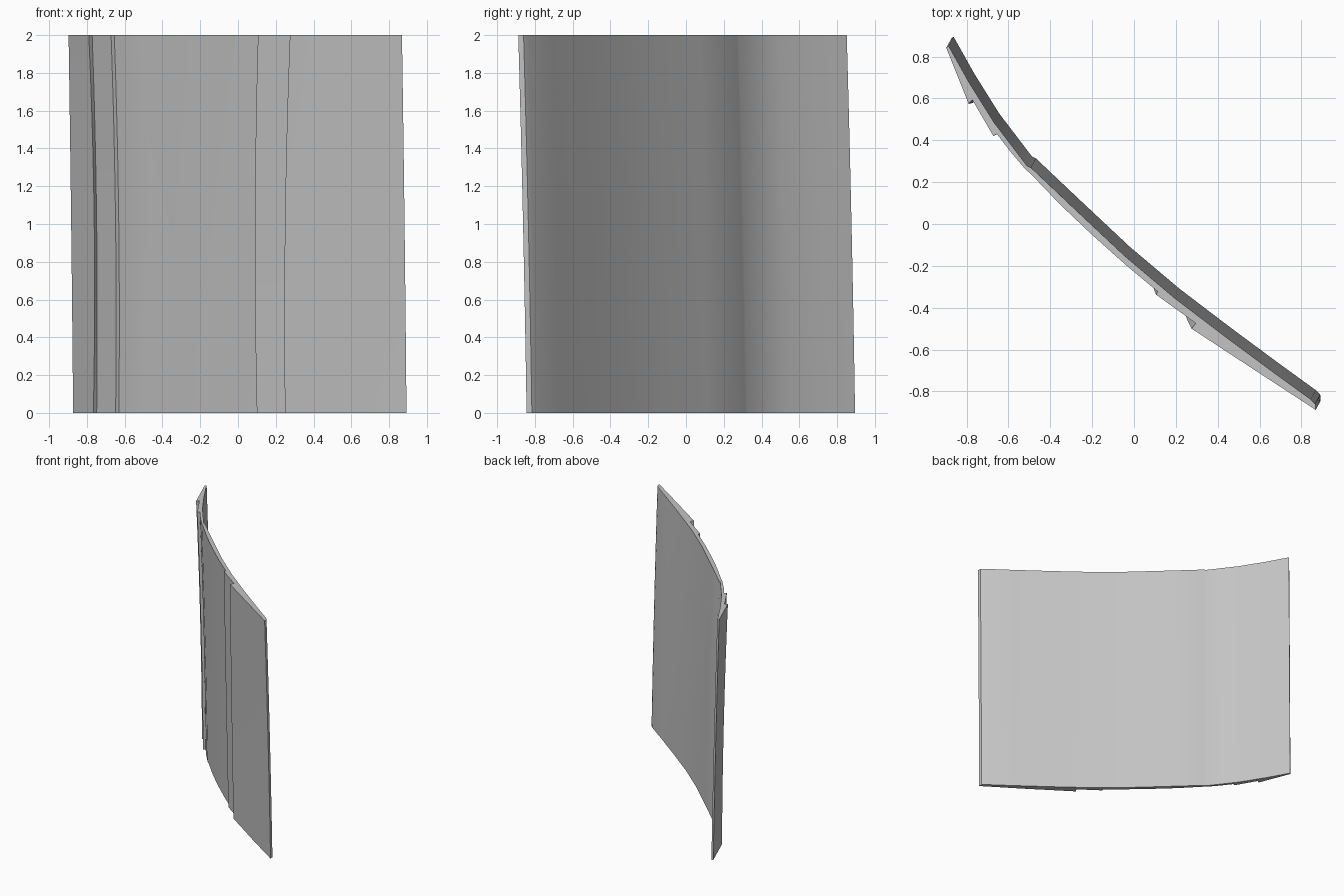
import bpy, bmesh, math

if "Cube" in bpy.data.objects:
    bpy.data.objects.remove(bpy.data.objects["Cube"])

LEVELS = 16
HEIGHT = 2.0

# Upper outline of the front skin: x, y, then sideways drift at mid height and foot
front_outline = [
    (-0.897, 0.842, 0, 0),
    (-0.79, 0.574, 0.015, 0), (-0.772, 0.593, 0.01, 0),       # first lap
    (-0.672, 0.42, 0.01, 0), (-0.655, 0.43, 0.01, 0),         # second lap
    (-0.59, 0.345, 0, 0), (-0.52, 0.263, 0, 0), (-0.49, 0.236, 0, 0),
    (-0.356, 0.096, 0, 0), (-0.2, -0.052, 0, 0), (-0.04, -0.195, 0, 0),
    (0.112, -0.322, -0.03, -0.03), (0.106, -0.338, -0.03, -0.03),   # thin strip
    (0.295, -0.474, -0.04, -0.05), (0.275, -0.5, -0.04, -0.05),     # wide plate
    (0.58, -0.7, 0, 0), (0.868, -0.888, 0, 0),
]

# Upper outline of the back skin, running the other way
back_outline = [
    (0.866, -0.86), (0.845, -0.838), (0.671, -0.712), (0.432, -0.535),
    (0.193, -0.353), (-0.045, -0.152), (-0.285, 0.073), (-0.492, 0.269),
    (-0.511, 0.278), (-0.668, 0.484), (-0.788, 0.676), (-0.886, 0.851),
]
outline = front_outline + [(x, y, 0, 0) for x, y in back_outline]


def section(t):
    """Outline at t, from 0 at the top to 1 at the foot."""
    lean = t * (1.3 - 0.3 * t)
    points = []
    for x, y, mid, foot in outline:
        drift = 4 * t * (1 - t) * mid + t * (2 * t - 1) * foot
        points.append((x + 0.024 * lean + drift,
                       y + 0.044 * lean - 0.8 * drift,
                       HEIGHT * (1 - t)))
    return points


# One flat grey for the whole panel
grey = bpy.data.materials.new("light_grey")
grey.use_nodes = True
colour = (0.55, 0.55, 0.55, 1)
grey.diffuse_color = colour
grey.node_tree.nodes["Principled BSDF"].inputs["Base Color"].default_value = colour

# Loft the sections into a closed curved panel
bm = bmesh.new()
rings = [[bm.verts.new(p) for p in section(i / LEVELS)] for i in range(LEVELS + 1)]
count = len(outline)
for upper, lower in zip(rings, rings[1:]):
    for i in range(count):
        j = (i + 1) % count
        bm.faces.new((upper[i], upper[j], lower[j], lower[i]))
caps = [bm.faces.new(rings[0]), bm.faces.new(rings[-1])]
bmesh.ops.recalc_face_normals(bm, faces=bm.faces)
bmesh.ops.triangulate(bm, faces=caps)

mesh = bpy.data.meshes.new("curved_panel")
bm.to_mesh(mesh)
bm.free()
mesh.materials.append(grey)
panel = bpy.data.objects.new("curved_panel", mesh)
bpy.context.collection.objects.link(panel)

# Smooth skins with crisp steps and rims
bpy.ops.object.select_all(action="DESELECT")
panel.select_set(True)
bpy.context.view_layer.objects.active = panel
bpy.ops.object.shade_smooth_by_angle(angle=math.radians(30))
